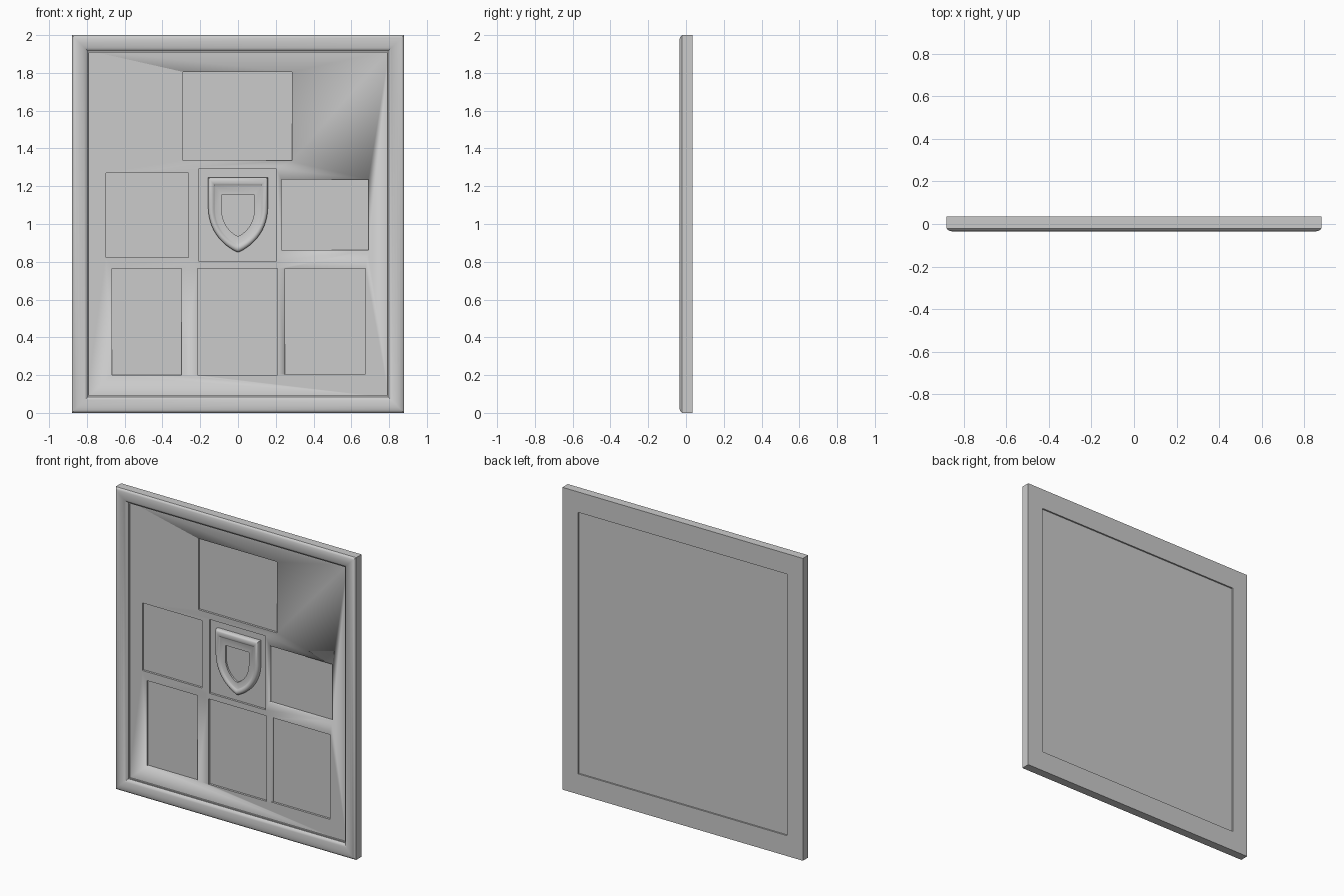
import bpy, bmesh

if "Cube" in bpy.data.objects:
    bpy.data.objects.remove(bpy.data.objects["Cube"])

CZ = 1.0  # centre height of the board


def loft(name, rings, closed=False, cap_start=False, cap_end=False, angle=0.6):
    """Bridge equal-length rings of points into one mesh object."""
    bm = bmesh.new()
    vr = [[bm.verts.new(p) for p in r] for r in rings]
    n = len(vr[0])
    pairs = list(zip(vr, vr[1:]))
    if closed:
        pairs.append((vr[-1], vr[0]))
    for a, b in pairs:
        for i in range(n):
            j = (i + 1) % n
            bm.faces.new((a[i], a[j], b[j], b[i]))
    if cap_start:
        bm.faces.new(vr[0])
    if cap_end:
        bm.faces.new(vr[-1])
    bmesh.ops.recalc_face_normals(bm, faces=bm.faces)
    me = bpy.data.meshes.new(name)
    bm.to_mesh(me)
    bm.free()
    ob = bpy.data.objects.new(name, me)
    bpy.context.collection.objects.link(ob)
    bpy.ops.object.select_all(action='DESELECT')
    ob.select_set(True)
    bpy.context.view_layer.objects.active = ob
    bpy.ops.object.shade_smooth_by_angle(angle=angle)
    return ob


def rect(x0, x1, z0, z1, y):
    return [(x0, y, z0), (x1, y, z0), (x1, y, z1), (x0, y, z1)]


def box(name, x0, x1, y0, y1, z0, z1):
    return loft(name, [rect(x0, x1, z0, z1, y0), rect(x0, x1, z0, z1, y1)],
                cap_start=True, cap_end=True)


# Mitred frame: (inset in x, inset in z, y) swept round the rectangle
front = [(0, 0.035), (0, -0.021), (0.005, -0.027), (0.014, -0.032),
         (0.027, -0.035), (0.042, -0.0345), (0.056, -0.032), (0.068, -0.028),
         (0.078, -0.022), (0.084, -0.015), (0.085, -0.010), (0.091, -0.010),
         (0.091, 0.004)]
profile = [(u, u, y) for u, y in front] + [(0.115, 0.135, 0.004), (0.115, 0.135, 0.035)]
loft("frame", [rect(-0.88 + u, 0.88 - u, v, 2 - v, y) for u, v, y in profile],
     closed=True, angle=0.5)

# Backing board with shallow picture recesses
board = box("board", -0.80, 0.80, 0.0, 0.025, 0.08, 1.92)
recesses = [(-0.29, 0.285, 1.335, 1.805), (-0.70, -0.262, 0.823, 1.27),
            (-0.21, 0.203, 0.803, 1.292), (0.23, 0.69, 0.862, 1.235),
            (-0.667, -0.298, 0.20, 0.765), (-0.215, 0.21, 0.20, 0.765),
            (0.25, 0.675, 0.205, 0.765)]
for i, (x0, x1, z0, z1) in enumerate(recesses):
    cutter = box(f"recess_cutter_{i + 1}", x0, x1, -0.05, 0.014, z0, z1)
    cutter.hide_render = True
    cutter.hide_set(True)
    mod = board.modifiers.new(f"recess_{i + 1}", 'BOOLEAN')
    mod.operation = 'DIFFERENCE'
    mod.solver = 'EXACT'
    mod.object = cutter


# Shield outline: straight top and sides, curved to a point below
def shield(w, top, mid, bot, n=14):
    h = mid - bot
    ctrl = [(w, mid), (w, mid - 0.55 * h), (0.45 * w, bot + 0.12 * h), (0, bot)]
    half = [(w, top)]
    for k in range(n + 1):
        t = k / n
        c = [(1 - t) ** 3, 3 * t * (1 - t) ** 2, 3 * t * t * (1 - t), t ** 3]
        half.append(tuple(sum(a * p[d] for a, p in zip(c, ctrl)) for d in (0, 1)))
    return half + [(-x, z) for x, z in reversed(half[:-1])]


outer = shield(0.158, 1.247, 1.09, 0.85)
inner = shield(0.086, 1.157, 1.075, 0.935)


def shield_ring(t, y):
    return [(a[0] + (b[0] - a[0]) * t, y, a[1] + (b[1] - a[1]) * t)
            for a, b in zip(outer, inner)]


# Shield emblem with rounded rim and sunken centre
steps = [(0, 0.016), (0, -0.006), (0.05, -0.013), (0.13, -0.018), (0.24, -0.020),
         (0.36, -0.018), (0.45, -0.013), (0.52, -0.010), (1, -0.010), (1, 0.002)]
loft("shield_emblem", [shield_ring(t, y) for t, y in steps],
     cap_start=True, cap_end=True)
